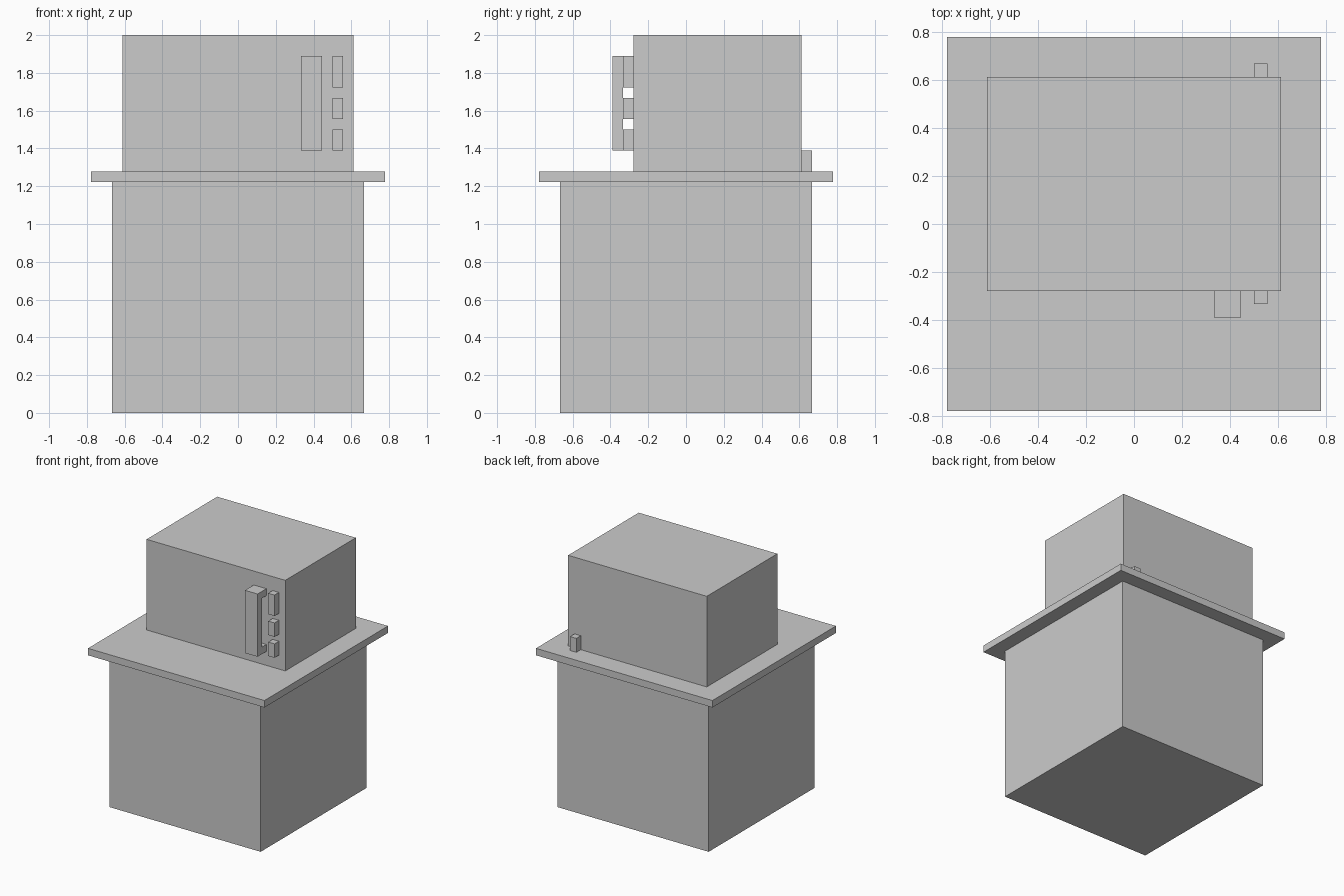
import bpy, bmesh
from mathutils import Matrix, Vector

if "Cube" in bpy.data.objects:
    bpy.data.objects.remove(bpy.data.objects["Cube"])

U = 2 / 36  # the model sits on a grid of 36 units in height


def boxes(name, *extents):
    """One object made of boxes, each given as (x0, x1, y0, y1, z0, z1) in grid units."""
    bm = bmesh.new()
    for x0, x1, y0, y1, z0, z1 in extents:
        centre = Vector((x0 + x1, y0 + y1, z0 + z1)) * U / 2
        size = Vector((x1 - x0, y1 - y0, z1 - z0)) * U
        bmesh.ops.create_cube(bm, size=1, matrix=Matrix.Translation(centre) @ Matrix.Diagonal(size).to_4x4())
    mesh = bpy.data.meshes.new(name)
    bm.to_mesh(mesh)
    bm.free()
    obj = bpy.data.objects.new(name, mesh)
    bpy.context.collection.objects.link(obj)
    return obj


# Cabinet with overhanging worktop
boxes("cabinet", (-12, 12, -12, 12, 0, 22))
boxes("worktop", (-14, 14, -14, 14, 22, 23))

# Microwave standing towards the back
boxes("microwave_body", (-11, 11, -5, 11, 23, 36))

# Door handle: a bar held off the door by two end posts
boxes("door_handle",
      (6, 8, -7, -6, 25, 34),
      (6, 8, -6, -5, 25, 26),
      (6, 8, -6, -5, 33, 34))

# Display and two buttons beside the door
for name, z0, z1 in (("lower_button", 25, 27), ("upper_button", 28, 30), ("display", 31, 34)):
    boxes(name, (9, 10, -6, -5, z0, z1))

# Power plug at the back
boxes("power_plug", (9, 10, 11, 12, 23, 25))
